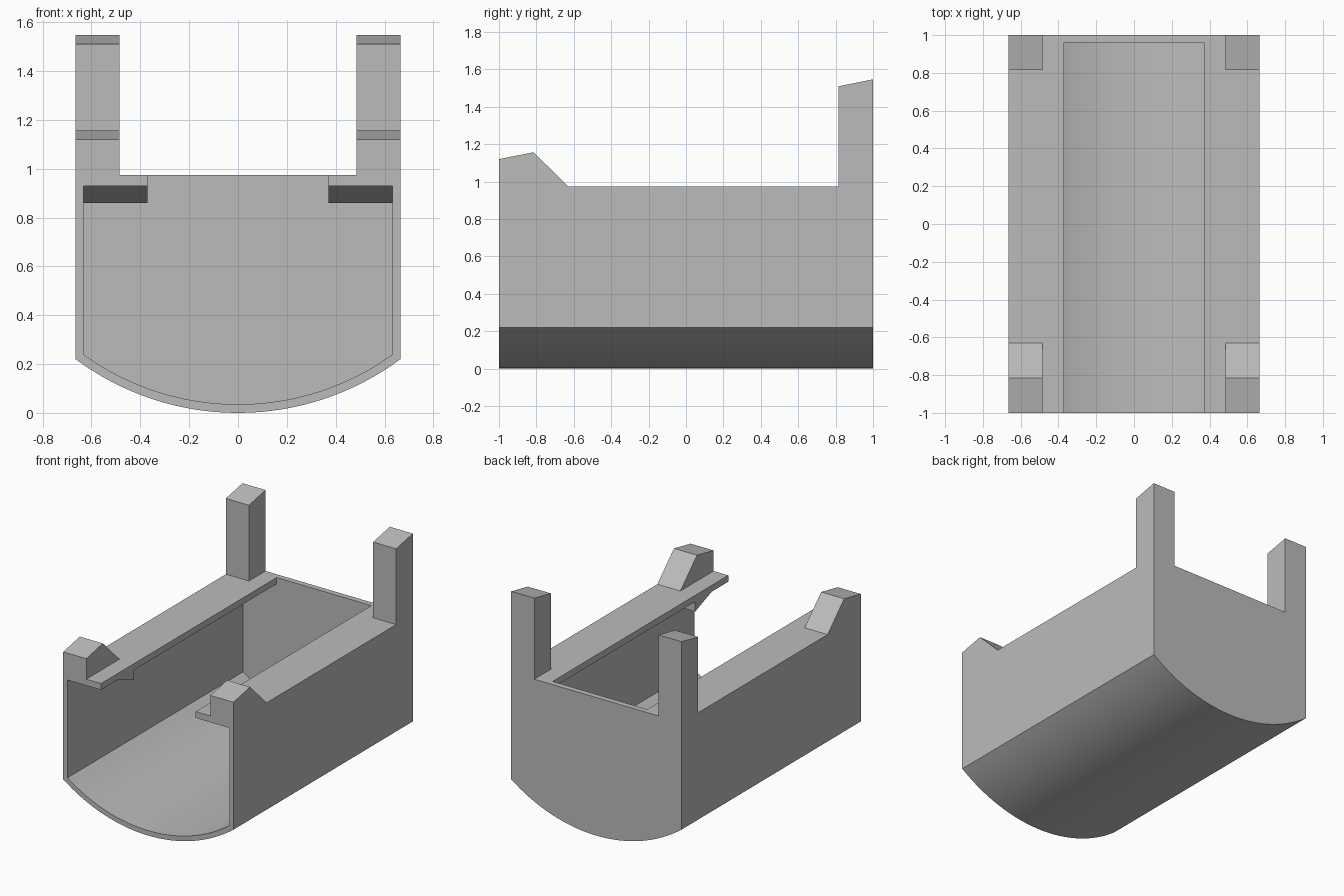
import bpy, bmesh
from math import sin, cos, asin
from mathutils import Vector

cube = bpy.data.objects.get("Cube")
if cube:
    bpy.data.objects.remove(cube, do_unlink=True)

grey = bpy.data.materials.new("plain grey")
grey.use_nodes = True
colour = (0.5, 0.5, 0.5, 1)
grey.diffuse_color = colour
grey.node_tree.nodes["Principled BSDF"].inputs["Base Color"].default_value = colour

HALF, INNER = 0.665, 0.632      # outer and inner half widths
DECK, LIP = 0.975, 0.93         # top and underside of the side ledges
POST, SLOT = 0.485, 0.37        # inner edges of posts and ledges
RADIUS, WALL = 1.115, 0.035


def extrude(name, points, start, end, axis):
    """Extrude a profile: (x, z) points along y, or (y, z) points along x."""
    bm = bmesh.new()
    if axis == "y":
        verts = [bm.verts.new((a, start, b)) for a, b in points]
        move = Vector((0, end - start, 0))
    else:
        verts = [bm.verts.new((start, a, b)) for a, b in points]
        move = Vector((end - start, 0, 0))
    face = bm.faces.new(verts)
    side = bmesh.ops.extrude_face_region(bm, geom=[face])["geom"]
    bmesh.ops.translate(bm, vec=move, verts=[v for v in side if isinstance(v, bmesh.types.BMVert)])
    bmesh.ops.recalc_face_normals(bm, faces=bm.faces)
    mesh = bpy.data.meshes.new(name)
    bm.to_mesh(mesh)
    bm.free()
    mesh.materials.append(grey)
    obj = bpy.data.objects.new(name, mesh)
    bpy.context.collection.objects.link(obj)
    return obj


def arc(radius, half_width, steps=32):
    """Shallow round bottom, from -x to +x."""
    top = asin(half_width / radius)
    angles = [top * (2 * i / steps - 1) for i in range(steps + 1)]
    return [(radius * sin(a), RADIUS - radius * cos(a)) for a in angles]


def select(obj):
    bpy.ops.object.select_all(action="DESELECT")
    obj.select_set(True)
    bpy.context.view_layer.objects.active = obj


def cut(obj, cutter):
    select(obj)
    mod = obj.modifiers.new("cut", "BOOLEAN")
    mod.operation, mod.solver, mod.object = "DIFFERENCE", "EXACT", cutter
    bpy.ops.object.modifier_apply(modifier=mod.name)
    bpy.data.objects.remove(cutter, do_unlink=True)


# Round-bottomed body with tall sides
tall = 1.6
body = extrude("body", arc(RADIUS, HALF) + [
    (HALF, tall), (POST, tall), (POST, DECK),
    (-POST, DECK), (-POST, tall), (-HALF, tall)], -1, 1, "y")

# Trim the tall sides to front stubs and rear posts
cut(body, extrude("post_trim", [
    (-1.1, 1.10), (-0.815, 1.157), (-0.63, DECK), (0.815, DECK),
    (0.815, 1.51), (1.1, 1.567), (1.1, 1.8), (-1.1, 1.8)], -1, 1, "x"))

# Hollow, open at the front, with a top slot that leaves the ledges
cut(body, extrude("cavity", arc(RADIUS - WALL, INNER) + [
    (INNER, LIP), (SLOT, LIP), (SLOT, 1.1),
    (-SLOT, 1.1), (-SLOT, LIP), (-INNER, LIP)], -1.1, 0.96, "y"))
select(body)
bpy.ops.object.shade_smooth_by_angle(angle=0.35)

# Wedge catches under the ledges near the front
for name, s in (("left_catch", 1), ("right_catch", -1)):
    extrude(name, [(-0.815, LIP), (-0.63, 0.86), (-0.63, LIP)], s * SLOT, s * INNER, "x")
